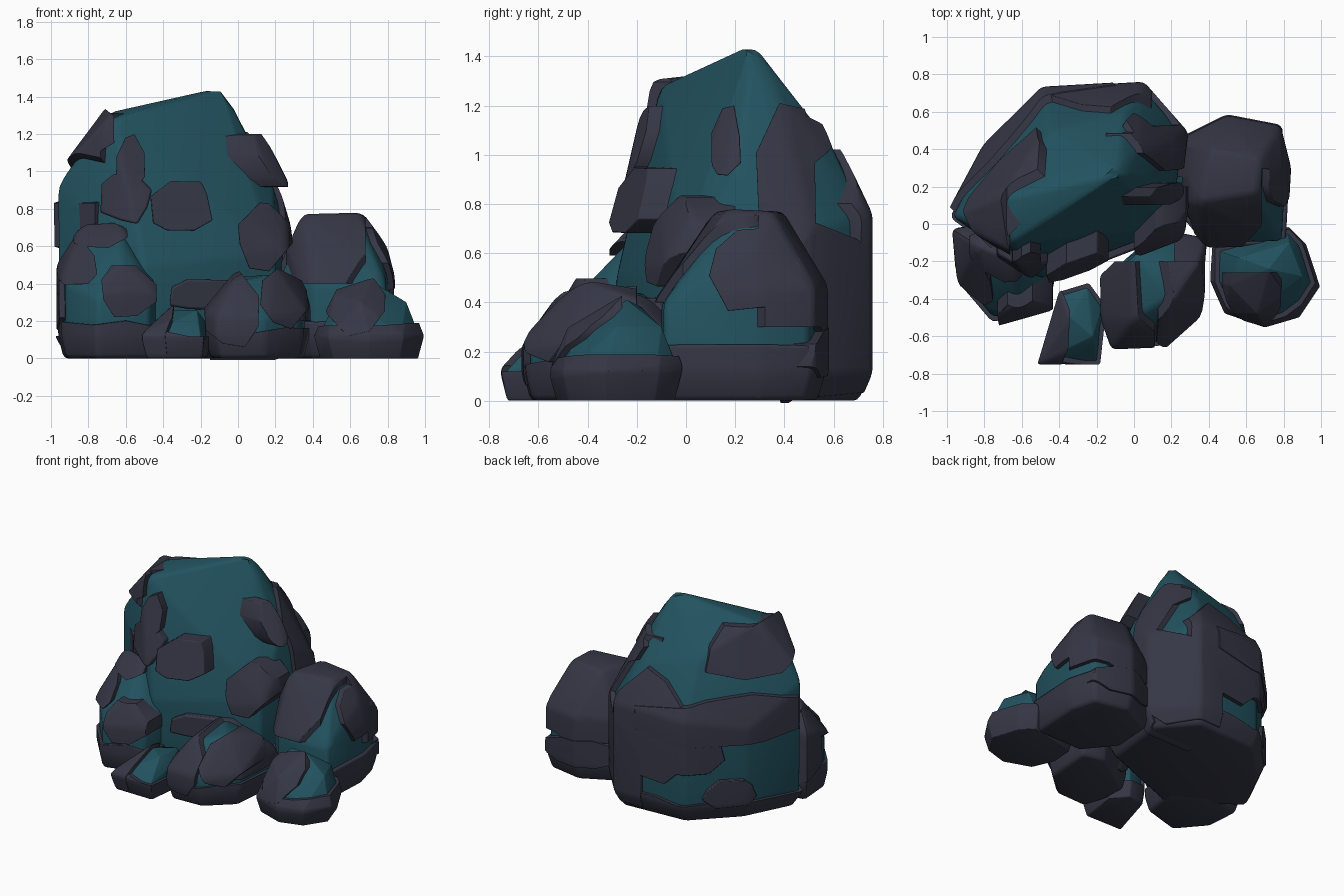
import bpy, bmesh, math, random
from mathutils import Vector

if "Cube" in bpy.data.objects:
    bpy.data.objects.remove(bpy.data.objects["Cube"])


def material(name, rgb):
    m = bpy.data.materials.new(name)
    m.diffuse_color = (*rgb, 1)
    m.use_nodes = True
    m.node_tree.nodes["Principled BSDF"].inputs["Base Color"].default_value = m.diffuse_color
    return m


TEAL = material("teal_stone", (0.016, 0.085, 0.115))
DARK = material("dark_crust", (0.036, 0.038, 0.06))
FRONT, RIGHT, BACK, LEFT, TOP = -90, 0, 90, 180, None
random.seed(4)


def add(name, mesh, mat=None):
    ob = bpy.data.objects.new(name, mesh)
    bpy.context.collection.objects.link(ob)
    if mat:
        mesh.materials.clear()
        mesh.materials.append(mat)
        mesh.shade_smooth()
        mesh.set_sharp_from_angle(angle=math.radians(38))
    return ob


def to_mesh(bm):
    me = bpy.data.meshes.new("stone")
    bm.to_mesh(me)
    bm.free()
    return me


def hull(points, grow=0.0, bevel=0.025):
    """Faceted boulder: convex hull, grown outward, edges softened."""
    bm = bmesh.new()
    for p in points:
        bm.verts.new(p)
    bmesh.ops.convex_hull(bm, input=bm.verts[:])
    bmesh.ops.delete(bm, geom=[v for v in bm.verts if not v.link_faces], context='VERTS')
    bmesh.ops.dissolve_limit(bm, angle_limit=math.radians(6), verts=bm.verts[:], edges=bm.edges[:])
    bmesh.ops.recalc_face_normals(bm, faces=bm.faces[:])
    bm.normal_update()
    moves = [(v, v.normal * grow * min(v.calc_shell_factor(), 1.4)) for v in bm.verts]
    for v, d in moves:
        v.co += d
    bmesh.ops.bevel(bm, geom=bm.edges[:], offset=bevel, segments=2, profile=0.5,
                    affect='EDGES', clamp_overlap=True)
    bmesh.ops.triangulate(bm, faces=bm.faces[:])
    return to_mesh(bm)


def prism(outline, view, near, far=2.0):
    """Extrude an outline drawn in a view along that view's direction."""
    if view is None:
        u, w, d = Vector((1, 0, 0)), Vector((0, 1, 0)), Vector((0, 0, 1))
    else:
        a = math.radians(view)
        u, w = Vector((-math.sin(a), math.cos(a), 0)), Vector((0, 0, 1))
        d = Vector((math.cos(a), math.sin(a), 0))
    bm = bmesh.new()
    lo = [bm.verts.new(u * p + w * q + d * near) for p, q in outline]
    hi = [bm.verts.new(u * p + w * q + d * far) for p, q in outline]
    bm.faces.new(lo)
    bm.faces.new(hi)
    for i in range(len(lo)):
        j = (i + 1) % len(lo)
        bm.faces.new((lo[i], lo[j], hi[j], hi[i]))
    bmesh.ops.recalc_face_normals(bm, faces=bm.faces[:])
    bmesh.ops.triangulate(bm, faces=bm.faces[:])
    return to_mesh(bm)


def chip(u, v, w, h, sides=8):
    """Irregular rounded-box outline, w by h, centred on (u, v)."""
    pts = []
    for i in range(sides):
        a = (i + .5 + random.uniform(-.3, .3)) * math.tau / sides
        c, s, r = math.cos(a), math.sin(a), random.uniform(.86, 1.1)
        k = r / (abs(c) ** 4 + abs(s) ** 4) ** .25 / 2
        pts.append((u + w * c * k, v + h * s * k))
    return pts


def crust(name, points, outline, view, near, grow=0.03):
    """Dark slab: the grown boulder kept only inside the outline."""
    a, b = add("tmp_rock", hull(points, grow)), add("tmp_cut", prism(outline, view, near))
    m = a.modifiers.new("cut", 'BOOLEAN')
    m.operation, m.object, m.solver = 'INTERSECT', b, 'EXACT'
    me = bpy.data.meshes.new_from_object(a.evaluated_get(bpy.context.evaluated_depsgraph_get()))
    bpy.data.objects.remove(a)
    bpy.data.objects.remove(b)
    bm = bmesh.new()
    bm.from_mesh(me)
    bmesh.ops.dissolve_limit(bm, angle_limit=0.02, verts=bm.verts[:], edges=bm.edges[:])
    bm.to_mesh(me)
    bm.free()
    bv = add(name, me, DARK).modifiers.new("soft", 'BEVEL')
    bv.width, bv.segments, bv.limit_method, bv.angle_limit = 0.012, 2, 'ANGLE', math.radians(50)


def rock(name, plan, shoulder, tilt, tops, base, slabs):
    """Plan outline stacked as foot, belly and tilted shoulder, then top corners."""
    cx = sum(p[0] for p in plan) / len(plan)
    cy = sum(p[1] for p in plan) / len(plan)
    pts = [(cx + (x - cx) * .9, cy + (y - cy) * .9, .02) for x, y in plan]
    pts += [(x, y, .12) for x, y in plan]
    pts += [(x, y, shoulder + tilt * (y - cy)) for x, y in plan] + tops
    add(name + "_core", hull(pts), TEAL)
    rim = [(1.1 - i * .17, base + random.uniform(-.03, .025)) for i in range(14)]
    crust(name + "_base", pts, [(-1.11, 0), (1.1, 0)] + rim, FRONT, -2, .022)
    for i, (view, near, u, v, w, h, grow) in enumerate(slabs):
        crust(f"{name}_slab_{i + 1}", pts, chip(u, v, w, h), view, near, grow)


# tall main boulder: front slabs, right flank, then back bands
rock("main_boulder",
     [(-.96, .04), (-.5, -.29), (.2, -.02), (.26, .48), (.04, .73), (-.48, .7), (-.78, .4)], .64, .25,
     [(-.08, .27, 1.455), (-.66, -.11, 1.28), (-.68, .14, 1.32), (.19, .2, .92), (-.97, .04, .92),
      (-.45, .5, 1.12), (0, .38, 1.24), (-.05, .6, 1.03)], .14, [
         (FRONT, -.05, -.6, .86, .26, .28, .05), (FRONT, -.05, -.57, 1.05, .16, .28, .05),
         (FRONT, -.1, -.31, .81, .34, .28, .1), (FRONT, -.2, .14, .66, .28, .38, .08),
         (FRONT, -.2, -.78, 1.22, .22, .26, .035), (FRONT, 0, -.13, .34, .52, .18, .04),
         (RIGHT, -.1, .16, 1.05, .12, .28, .08), (RIGHT, -.15, .41, .62, .24, 1.3, .03),
         (RIGHT, -.15, .6, .36, .5, .68, .03), (60, .36, .12, 1.08, .36, .28, .03),
         (135, .43, .34, 1.16, .66, .36, .035), (135, .45, .08, .72, 1.1, .34, .035),
         (135, .45, -.15, .55, .5, .4, .03), (BACK, .45, .22, .62, .6, .76, .03),
         (135, .45, .15, .2, .36, .2, .03)])

# boulder at the front left
rock("left_boulder",
     [(-.94, -.05), (-.92, -.3), (-.75, -.5), (-.47, -.42), (-.42, -.15), (-.66, 0)], .42, .4,
     [(-.82, -.12, .68), (-.64, -.2, .69), (-.62, -.4, .48)], .19, [
         (FRONT, .1, -.58, .37, .32, .28, .05), (FRONT, -.1, -.88, .53, .26, .25, .03),
         (FRONT, -.1, -.74, .66, .28, .14, .035), (LEFT, .6, .05, .38, .34, .46, .03)])

# boulder on the right
rock("right_boulder",
     [(.22, .12), (.4, -.1), (.79, -.09), (.81, .3), (.76, .5), (.5, .55), (.24, .42)], .43, .1,
     [(.36, .13, .74), (.42, .38, .74), (.64, .18, .75), (.66, .34, .74), (.77, .28, .59)], .22, [
         (TOP, .4, .45, .2, .44, .75, .03), (TOP, .3, .7, .43, .36, .3, .03),
         (RIGHT, .5, .34, .54, .46, .34, .03), (BACK, .25, -.48, .5, .6, .42, .03),
         (BACK, .3, -.5, .2, .6, .2, .035)])

# small boulder at the front right
rock("front_right_boulder",
     [(.43, -.3), (.5, -.46), (.7, -.53), (.87, -.48), (.97, -.33), (.9, -.12), (.82, -.04), (.44, -.14)], .12, .1,
     [(.53, -.32, .32), (.56, -.18, .38), (.72, -.24, .41), (.9, -.28, .3), (.83, -.1, .3), (.66, -.46, .28)],
     .17, [(FRONT, .26, .63, .3, .36, .36, .025)])

# middle boulder at the front
rock("middle_boulder",
     [(-.15, -.5), (-.1, -.64), (.14, -.63), (.33, -.46), (.36, -.1), (.2, -.07), (-.16, -.3)], .24, .1,
     [(0, -.14, .44), (0, -.5, .41), (.18, -.4, .45), (.33, -.2, .37)], .15, [
         (FRONT, .2, -.04, .27, .3, .4, .03), (FRONT, .2, .25, .32, .24, .3, .045),
         (TOP, .2, .32, -.24, .2, .5, .03)])

# small boulder at the front left corner
rock("front_left_boulder",
     [(-.49, -.73), (-.2, -.73), (-.17, -.45), (-.25, -.34), (-.38, -.38)], .17, .3,
     [(-.34, -.5, .26), (-.22, -.6, .26)], .13,
     [(TOP, .02, -.45, -.55, .2, .6, .025)])
